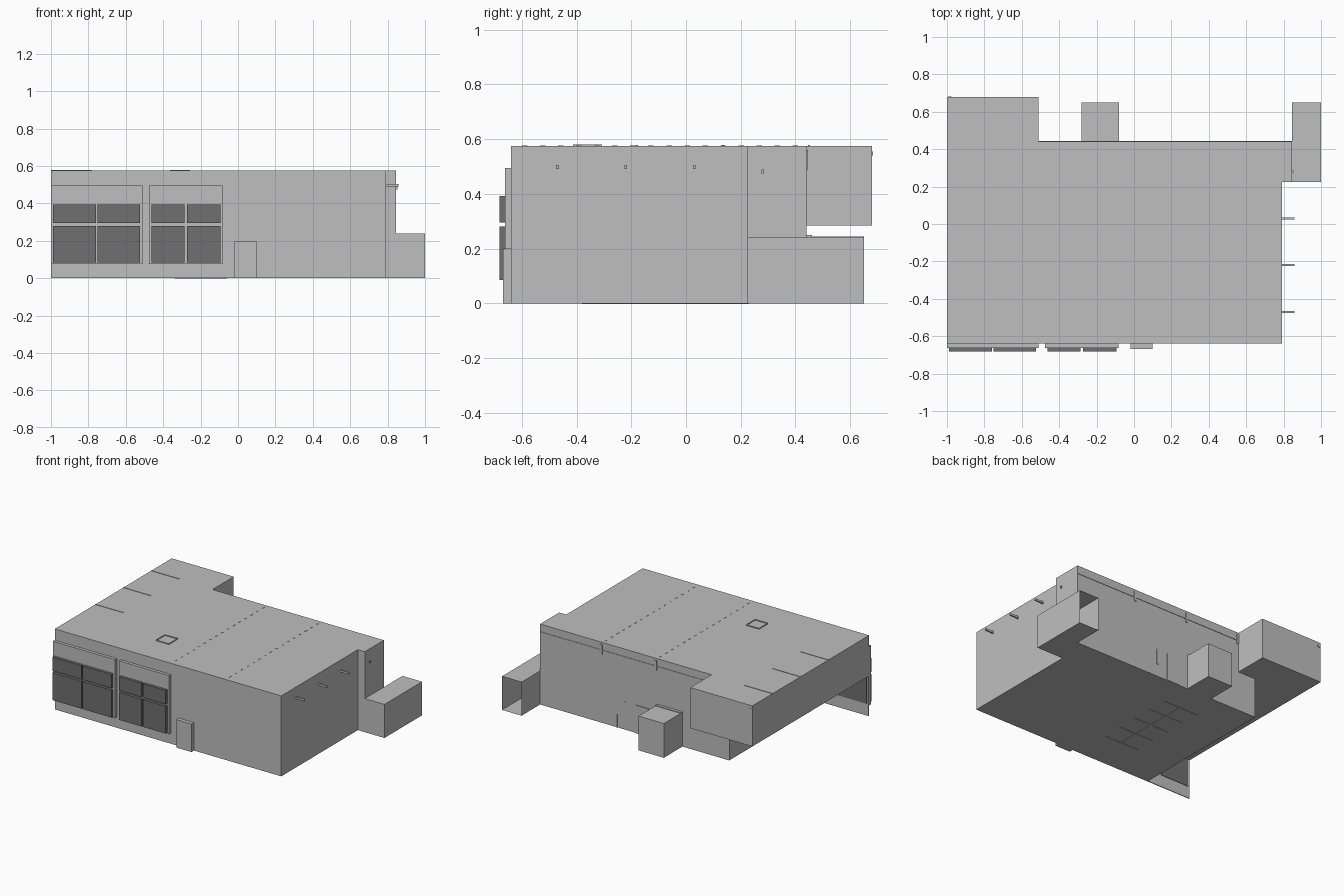
import bpy, bmesh

if "Cube" in bpy.data.objects:
    bpy.data.objects.remove(bpy.data.objects["Cube"])


def material(name, v):
    m = bpy.data.materials.new(name)
    m.diffuse_color = (v, v, v, 1)
    m.use_nodes = True
    m.node_tree.nodes["Principled BSDF"].inputs["Base Color"].default_value = m.diffuse_color
    return m


GREY = material("light_grey_wall", 0.52)
DARK = material("dark_window", 0.162)


def prism(name, outline, z0, z1, mat=GREY, top=True):
    """Extrude a footprint (counter-clockwise) from z0 to z1."""
    bm = bmesh.new()
    lo = [bm.verts.new((x, y, z0)) for x, y in outline]
    hi = [bm.verts.new((x, y, z1)) for x, y in outline]
    n = len(outline)
    for i in range(n):
        j = (i + 1) % n
        bm.faces.new((lo[i], lo[j], hi[j], hi[i]))
    bm.faces.new(lo[::-1])
    if top:
        bm.faces.new(hi)
    me = bpy.data.meshes.new(name)
    bm.to_mesh(me)
    bm.free()
    me.materials.append(mat)
    ob = bpy.data.objects.new(name, me)
    bpy.context.collection.objects.link(ob)
    return ob


def box(name, x0, x1, y0, y1, z0, z1, mat=GREY):
    return prism(name, [(x0, y0), (x1, y0), (x1, y1), (x0, y1)], z0, z1, mat)


F, B, R, H, MID = -0.64, 0.44, 0.79, 0.575, 0.285

# Lower storey, set back on the left, and the overhanging upper storey
right_side = [(R, F), (R, 0.225), (0.845, 0.225), (0.845, B)]
prism("lower_storey", [(-0.65, F)] + right_side + [(-0.65, B)], 0, MID, top=False)
prism("upper_storey", [(-1, F)] + right_side
      + [(-0.51, B), (-0.51, 0.68), (-1, 0.68)], MID, H)

# Front wall screen below the overhang, with the window backs showing
box("front_screen_wall", -1, -0.65, F, F + 0.006, 0, MID)
for x0, x1 in ((-0.985, -0.76), (-0.75, -0.65)):
    box("window_back", x0, x1, F + 0.006, F + 0.009, 0.085, 0.28, DARK)

# Two framed window groups on the front
for px0, px1, cols in ((-1, -0.51, ((-0.99, -0.76), (-0.75, -0.523))),
                       (-0.475, -0.083, ((-0.463, -0.286), (-0.273, -0.094)))):
    box("window_frame", px0, px1, F - 0.022, F, 0.075, 0.495)
    for x0, x1 in cols:
        for z0, z1 in ((0.085, 0.28), (0.295, 0.393)):
            box("window_pane", x0, x1, -0.682, F - 0.022, z0, z1, DARK)

# Front door slab
box("front_door", -0.02, 0.1, F - 0.028, F, 0, 0.2)

# Side annex, open at its back end
annex = box("side_annex", 0.845, 1, 0.225, 0.65, 0, 0.24)
bm = bmesh.new()
bm.from_mesh(annex.data)
bmesh.ops.delete(bm, geom=[f for f in bm.faces if f.normal.y > 0.9 or
                           f.calc_center_median().y > 0.64], context='FACES_ONLY')
bm.to_mesh(annex.data)
bm.free()

# Back porch with frame
box("porch", -0.28, -0.08, 0.46, 0.65, 0, 0.245)
box("porch_frame", -0.28, -0.08, B, 0.46, 0, 0.25)

# Back wall fittings: ledge, brackets, door and pipe
box("back_ledge", -0.51, 0.845, B, B + 0.003, 0.515, 0.521)
for x in (-0.5, -0.07, 0.36):
    box("back_bracket", x - 0.008, x + 0.008, B, B + 0.005, 0.49, 0.56)
box("back_door", -0.01, 0.09, B, B + 0.005, 0, 0.2)
box("back_pipe_upper", 0.165, 0.18, B, B + 0.004, 0.09, 0.2)
box("back_pipe_lower", 0.235, 0.245, B, B + 0.004, 0, 0.09)

# Right side pegs and small wall fittings
for y in (0.03, -0.22, -0.47):
    box("side_peg", R, 0.857, y - 0.005, y + 0.005, 0.491, 0.505)
box("strip_fitting", 0.845, 0.852, 0.275, 0.285, 0.475, 0.49)
box("corner_fitting", -0.995, -0.975, 0.68, 0.683, 0.54, 0.555)

# Roof hatch rim
for s in (-1, 1):
    box("hatch_rim", -0.36, -0.26, -0.36 + s * 0.05 - 0.003, -0.36 + s * 0.05 + 0.003, H, H + 0.005)
    box("hatch_rim", -0.31 + s * 0.05 - 0.003, -0.31 + s * 0.05 + 0.003, -0.41, -0.31, H, H + 0.005)

# Roof strips and dashed beam lines
for y in (0.45, 0.135, -0.18):
    box("roof_strip", -1, -0.78, y - 0.004, y + 0.004, H, H + 0.003)
for x in (-0.08, 0.35):
    for i in range(16):
        y = -0.6 + i * 0.066
        box("roof_beam_dash", x - 0.003, x + 0.003, y, y + 0.02, H, H + 0.002)

# Floor ribs under the building
box("floor_spine", -0.205, -0.195, -0.38, 0.23, -0.002, 0)
for y in (-0.37, -0.22, -0.07, 0.08, 0.22):
    box("floor_rib", -0.34, -0.06, y - 0.004, y + 0.004, -0.002, 0)
